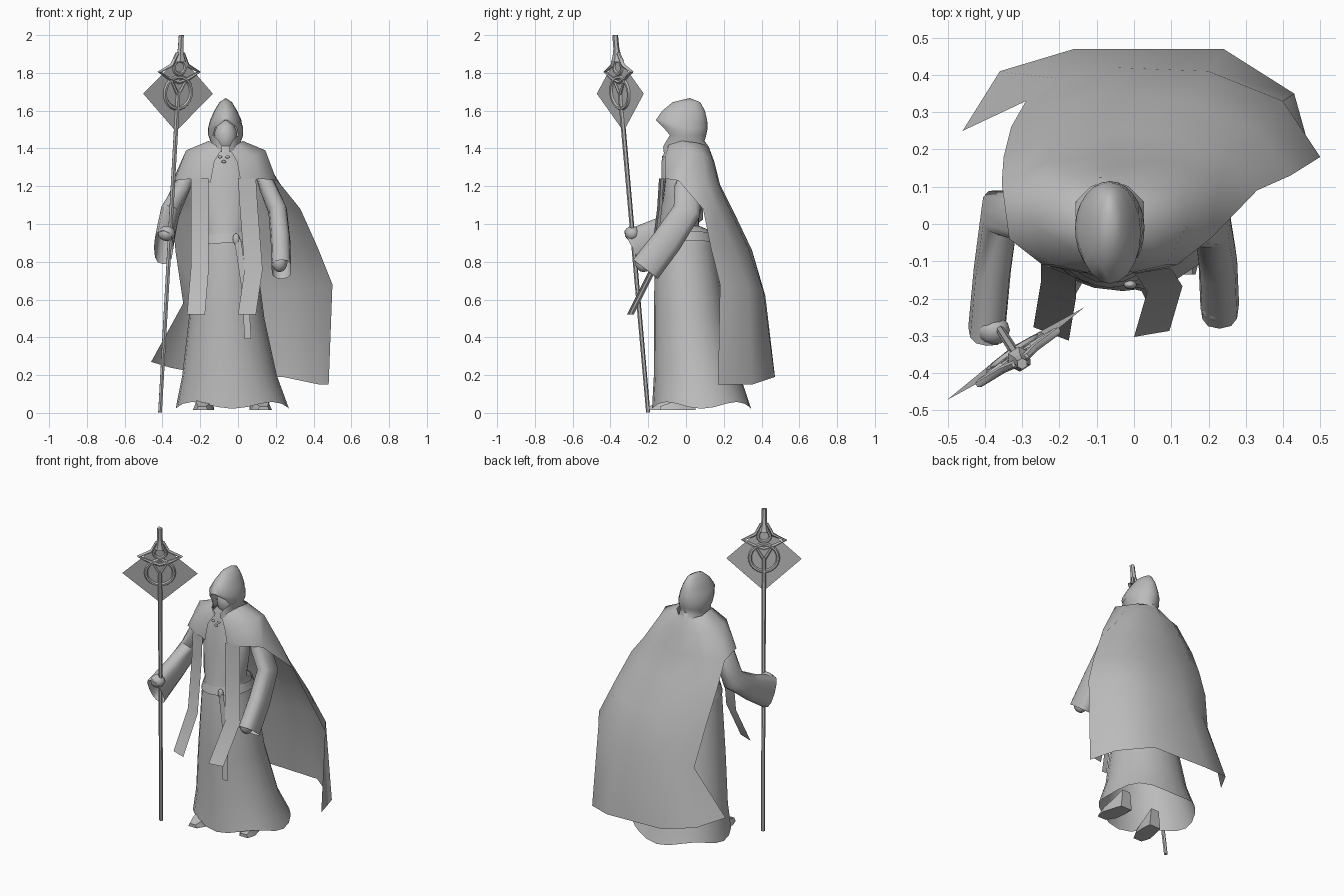
import bpy, bmesh, math
from mathutils import Matrix, Vector

cube = bpy.data.objects.get("Cube")
if cube:
    bpy.data.objects.remove(cube, do_unlink=True)

GREY = (0.5, 0.5, 0.5, 1)
grey = bpy.data.materials.new("plain grey")
grey.use_nodes = True
grey.diffuse_color = GREY
grey.node_tree.nodes["Principled BSDF"].inputs["Base Color"].default_value = GREY
MID = -0.065  # body centre line


def finish(obj, angle=50):
    obj.data.materials.append(grey)
    bpy.ops.object.select_all(action="DESELECT")
    obj.select_set(True)
    bpy.context.view_layer.objects.active = obj
    if obj.type == "CURVE":
        bpy.ops.object.convert(target="MESH")
        obj = bpy.context.object
    bpy.ops.object.shade_smooth_by_angle(angle=math.radians(angle))
    return obj


def mesh_object(name, verts, faces, angle=50):
    mesh = bpy.data.meshes.new(name)
    mesh.from_pydata([tuple(v) for v in verts], [], faces)
    bm = bmesh.new()
    bm.from_mesh(mesh)
    bmesh.ops.remove_doubles(bm, verts=bm.verts, dist=0.0005)
    bmesh.ops.recalc_face_normals(bm, faces=bm.faces)
    bm.to_mesh(mesh)
    bm.free()
    obj = bpy.data.objects.new(name, mesh)
    bpy.context.collection.objects.link(obj)
    return finish(obj, angle)


def grid(rows, closed=False, first=0):
    n = len(rows[0])
    faces = []
    for r in range(len(rows) - 1):
        for c in range(n if closed else n - 1):
            d = (c + 1) % n
            face = (r * n + c, r * n + d, (r + 1) * n + d, (r + 1) * n + c)
            faces.append(tuple(first + i for i in face))
    return [v for row in rows for v in row], faces


def loft(name, rows, closed=False, cap=False, angle=50):
    verts, faces = grid(rows, closed)
    if cap:
        n = len(rows[0])
        faces += [tuple(range(n)), tuple(range(len(verts) - n, len(verts)))]
    return mesh_object(name, verts, faces, angle)


def squared(t):
    return math.copysign(abs(t) ** 0.75, t)


def sleeve(name, points, radii, sides=12):
    points = [Vector(p) for p in points]
    rows = []
    for i, p in enumerate(points):
        along = (points[min(i + 1, len(points) - 1)] - points[max(i - 1, 0)]).normalized()
        side = (Vector((1, 0, 0)) - along * along.x).normalized()
        up = along.cross(side)
        wide, deep = radii[i]
        rows.append([p + side * wide * squared(math.cos(a)) + up * deep * squared(math.sin(a))
                     for a in (math.tau * k / sides for k in range(sides))])
    return loft(name, rows, closed=True)


def blob(name, centre, size):
    bpy.ops.mesh.primitive_uv_sphere_add(segments=12, ring_count=8)
    obj = bpy.context.object
    obj.name = name
    obj.data.transform(Matrix.Translation(centre) @ Matrix.Diagonal((*size, 1)))
    return finish(obj)


def rod(name, points, radii, cyclic=False):
    curve = bpy.data.curves.new(name, "CURVE")
    curve.dimensions = "3D"
    curve.bevel_depth = 1
    curve.bevel_resolution = 1
    curve.use_fill_caps = True
    spline = curve.splines.new("POLY")
    spline.points.add(len(points) - 1)
    spline.use_cyclic_u = cyclic
    for point, p, r in zip(spline.points, points, radii):
        point.co = (*p, 1)
        point.radius = r
    obj = bpy.data.objects.new(name, curve)
    bpy.context.collection.objects.link(obj)
    return finish(obj)


# Robe: z, left and right limits, front and back limits
SIDES = 24
robe = [(0.04, -0.33, 0.27, -0.18, 0.345), (0.2, -0.295, 0.205, -0.17, 0.285),
        (0.5, -0.26, 0.14, -0.17, 0.21), (0.88, -0.22, 0.09, -0.165, 0.15),
        (0.965, -0.2, 0.07, -0.15, 0.13), (0.99, -0.2, 0.07, -0.145, 0.07),
        (1.15, -0.22, 0.09, -0.12, 0.07), (1.32, -0.21, 0.08, -0.1, 0.09),
        (1.42, -0.12, -0.01, -0.07, 0.08)]
rows = []
for z, x0, x1, y0, y1 in robe:
    hem = 0.018 if z < 0.1 else 0
    rows.append([((x0 + x1) / 2 + (x1 - x0) / 2 * math.cos(a),
                  (y0 + y1) / 2 + (y1 - y0) / 2 * math.sin(a),
                  z - hem * math.cos(4 * a))
                 for a in (math.tau * k / SIDES for k in range(SIDES))])
loft("robe", rows, closed=True)

# Mantle: half rows in hundredths from front edge to spine, mirrored across
half = [[(2, -11, 140), (6, -9, 142), (9, -2, 144), (9, 6, 143), (5, 10, 142), (0, 12, 141)],
        [(6, -13, 133), (15, -11, 136), (21, 0, 139), (19, 9, 137), (11, 14, 134), (0, 15, 133)],
        [(8, -13, 122), (18, -11, 124), (27, -4, 123), (29, 11, 121), (16, 17, 122), (0, 18, 121)]]
mantle = []
for row in half:
    right = [Vector((MID - x / 100, y / 100, z / 100)) for x, y, z in row]
    left = [Vector((2 * MID - v.x, v.y, v.z)) for v in reversed(right[:-1])]
    mantle.append(right + left)

# Cape: one sheet with the mantle, swept towards the left
drape = [[(-35, 18, 105), (-23, 23, 106), (-5, 25, 107), (12, 23, 108), (25, 17, 108), (33, 9, 108)],
         [(-33, 26, 85), (-22, 32, 85), (-5, 35, 86), (16, 33, 87), (33, 25, 88), (42, 13, 88)],
         [(-29, 33, 58), (-20, 39, 60), (-5, 42, 62), (20, 41, 64), (40, 33, 66), (50, 18, 68)],
         [(-46, 25, 27), (-36, 41, 24), (-16, 47, 20), (24, 47, 19), (43, 35, 15), (48, 17, 15)]]
skirt = [mantle[-1][3:9]] + [[Vector(p) / 100 for p in row] for row in drape]
top_verts, top_faces = grid(mantle)
low_verts, low_faces = grid(skirt, first=len(top_verts))
mesh_object("cape", top_verts + low_verts, top_faces + low_faces, 60)

# Hanging front bands: inner start, twist, and sideways drift at each height
for name, start, twist, drift in (("right_band", -0.25, -0.018, (0, 0, 0, -0.02)),
                                  ("left_band", 0.0, 0.008, (0, 0.01, 0.035, 0))):
    path = ((1.24, -0.125), (1.08, -0.135), (0.76, -0.175), (0.52, -0.295))
    loft(name, [[(start + dx, y - twist, z), (start + 0.095 + dx, y + twist, z)]
                for (z, y), dx in zip(path, drift)])

# Belt with knot and tail
rows = [[(MID + rx * math.cos(a), -0.008 + ry * math.sin(a), z + 0.012 * math.cos(a))
         for a in (math.tau * k / SIDES for k in range(SIDES))]
        for z, rx, ry in ((0.9, 0.157, 0.163), (0.95, 0.143, 0.15))]
loft("belt", rows, closed=True)
blob("belt_knot", (-0.01, -0.163, 0.92), (0.018, 0.012, 0.03))
loft("belt_tail", [[(x, y, z), (x + 0.035, y, z)] for x, y, z in
                   ((-0.02, -0.17, 0.92), (0.02, -0.18, 0.65), (0.035, -0.21, 0.39))])

# Hood: z, half width, front, back, half angle of the face opening
ARC = 20
rows = []
for z, rx, y0, y1, gap in ((1.38, 0.1, -0.12, 0.13, 0.2), (1.41, 0.08, -0.125, 0.12, 0.25),
                           (1.44, 0.082, -0.115, 0.098, 0.45),
                           (1.47, 0.093, -0.12, 0.107, 0.8), (1.51, 0.093, -0.145, 0.115, 0.65),
                           (1.55, 0.083, -0.16, 0.112, 0), (1.6, 0.06, -0.125, 0.1, 0),
                           (1.645, 0.033, -0.07, 0.075, 0), (1.667, 0, 0.02, 0.02, 0)):
    angles = [gap + (math.tau - 2 * gap) * k / ARC for k in range(ARC + 1)]
    rows.append([(MID - rx * math.sin(a), (y0 + y1) / 2 - (y1 - y0) / 2 * math.cos(a), z)
                 for a in angles])
loft("hood", rows)
blob("face", (MID, -0.015, 1.46), (0.062, 0.07, 0.09))

# Clasp at the collar
for dx, z in ((-0.02, 1.355), (0.02, 1.355), (0, 1.33)):
    blob("clasp_bead", (MID - 0.01 + dx, -0.12, z), (0.012, 0.007, 0.008))

# Arms and hands
sleeve("left_sleeve", [(0.11, 0.02, 1.3), (0.155, 0.01, 1.2), (0.21, 0.005, 1.07), (0.225, -0.1, 0.91), (0.23, -0.215, 0.76)],
       [(0.03, 0.04), (0.045, 0.07), (0.05, 0.075), (0.052, 0.08), (0.052, 0.083)])
sleeve("right_sleeve", [(-0.24, 0.02, 1.3), (-0.295, 0.02, 1.2), (-0.36, 0.03, 1.06), (-0.38, -0.12, 0.96), (-0.395, -0.28, 0.875)],
       [(0.03, 0.04), (0.045, 0.07), (0.052, 0.07), (0.05, 0.08), (0.05, 0.1)])
blob("left_hand", (0.22, -0.225, 0.8), (0.042, 0.045, 0.055))
blob("right_hand", (-0.378, -0.285, 0.95), (0.045, 0.04, 0.04))

# Boots: heel position and outward turn of the toe
for name, x, y, turn in (("right_boot", -0.17, -0.01, -0.02), ("left_boot", 0.1, 0.05, 0.035)):
    profile = ((-0.185, 1, 0.03, 0.035), (-0.13, 0.7, 0.055, 0.055),
               (-0.06, 0.3, 0.05, 0.09), (0, 0, 0.04, 0.13))
    loft(name, [[(x + turn * t + s * w, y + dy, h) for s, h in
                 ((-1, 0.015), (1, 0.015), (0.7, top), (-0.7, top))]
                for dy, t, w, top in profile], closed=True, cap=True, angle=30)

# Staff frame: across the head, along the shaft, through the plate
foot = Vector((-0.413, -0.2, 0))
across = Vector((0.83, 0.56, 0))
shaft = Vector((0.0565, -0.0875, 1))
through = across.cross(shaft).normalized()
staff_space = Matrix((across, shaft, through)).transposed().to_4x4()
staff_space.translation = foot


def on_staff(points):
    return [staff_space @ Vector((a, h, 0)) for a, h in points]


rod("staff_shaft", on_staff([(0, 0.002), (0, 1.7)]), [0.011, 0.013])
rod("staff_spike", on_staff([(0, 1.86), (0, 1.9), (0, 1.93), (0, 2.0)]), [0.034, 0.02, 0.016, 0.015])
for side in (-1, 1):
    rod("staff_fork", on_staff([(0, 1.68), (side * 0.05, 1.765)]), [0.01, 0.008])

# Star-shaped frame above the ring
wing = [(0.02, 1.9), (0.05, 1.84), (0.125, 1.805), (0.06, 1.77)]
frame = wing + [(0, 1.75)] + [(-a, h) for a, h in reversed(wing)]
rod("staff_frame", on_staff(frame), [0.011] * len(frame), cyclic=True)

# Rings
for name, h, major, minor in (("staff_ring", 1.695, 0.083, 0.011), ("staff_eye", 1.83, 0.036, 0.01)):
    bpy.ops.mesh.primitive_torus_add(major_segments=24, minor_segments=6,
                                     major_radius=major, minor_radius=minor)
    ring = bpy.context.object
    ring.name = name
    ring.data.transform(staff_space @ Matrix.Translation((0, h, 0)))
    finish(ring)

# Diamond plate
mesh_object("staff_plate", on_staff([(-0.222, 1.69), (0, 1.49), (0.222, 1.69), (0, 1.89)]), [(0, 1, 2, 3)])
